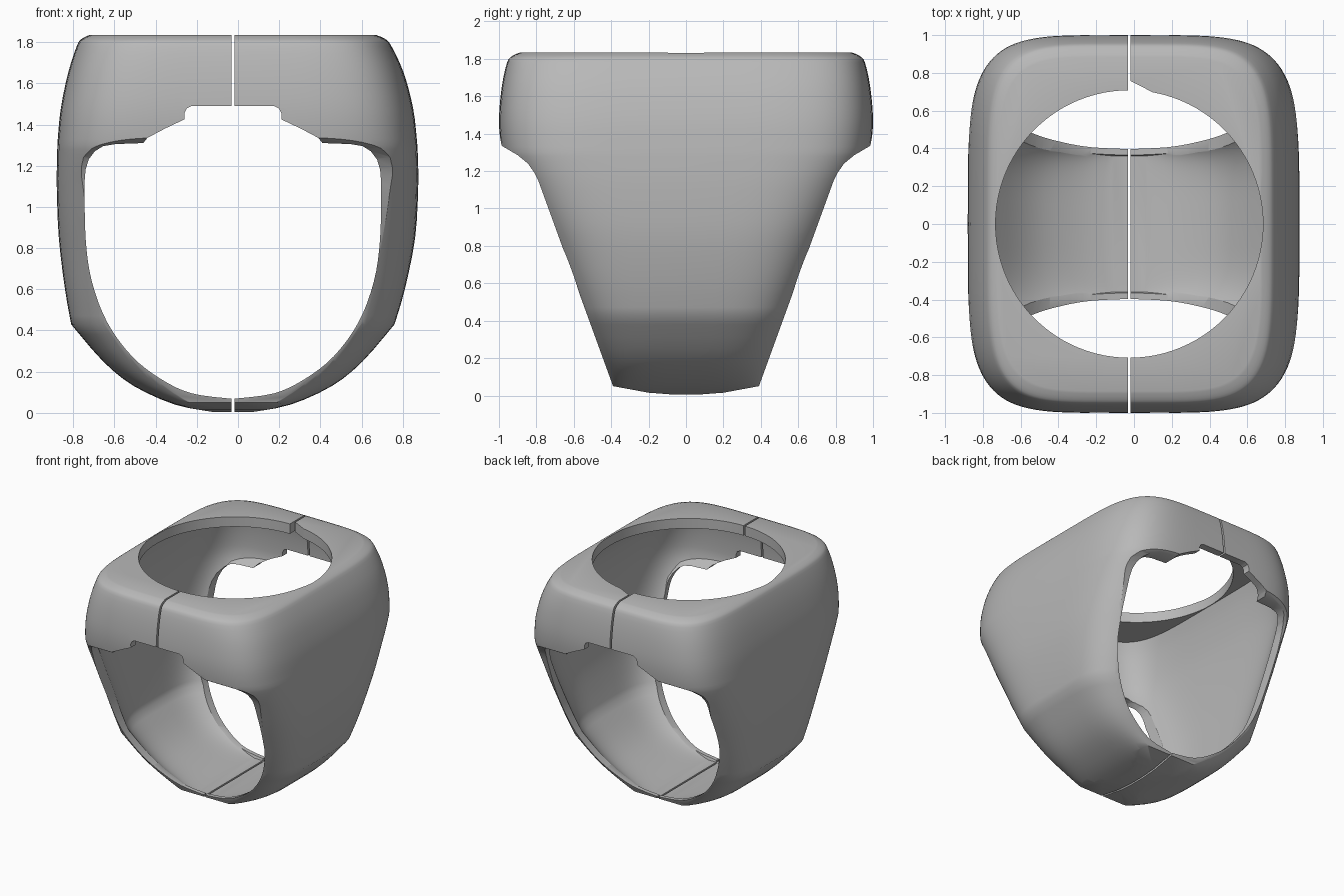
import bpy
import bmesh
from math import sin, cos, tau, copysign, radians

if "Cube" in bpy.data.objects:
    bpy.data.objects.remove(bpy.data.objects["Cube"], do_unlink=True)

CX = -0.025     # centre line, where the ring is split
STEPS = 112

metal = bpy.data.materials.new("grey_metal")
metal.use_nodes = True
GREY = (0.48, 0.48, 0.48, 1)
metal.diffuse_color = GREY
metal.node_tree.nodes["Principled BSDF"].inputs["Base Color"].default_value = GREY


def make_object(name, bm):
    bmesh.ops.recalc_face_normals(bm, faces=bm.faces)
    mesh = bpy.data.meshes.new(name)
    bm.to_mesh(mesh)
    bm.free()
    mesh.materials.append(metal)
    obj = bpy.data.objects.new(name, mesh)
    bpy.context.collection.objects.link(obj)
    return obj


def power(v, squareness):
    return copysign(abs(v) ** (2 / squareness), v)


def loft(name, rows):
    """Stack rounded-rectangle sections: height, left, right, depth."""
    bm = bmesh.new()
    rings = []
    for z, left, right, depth in rows:
        squareness = 4.1 + min(max((z - .8) * 2, 0), 1) * .8   # the head is squarer
        ring = []
        for i in range(STEPS):
            c, s = (power(f(tau * i / STEPS), squareness) for f in (cos, sin))
            ring.append(bm.verts.new((CX + c * (right if c > 0 else left), s * depth, z)))
        rings.append(ring)
    for a, b in zip(rings, rings[1:]):
        for i in range(STEPS):
            j = (i + 1) % STEPS
            bm.faces.new((a[i], a[j], b[j], b[i]))
    bm.faces.new(rings[0])
    bm.faces.new(rings[-1])
    return make_object(name, bm)


def extrude(name, outline, place, start, end):
    """Extrude a closed outline from start to end."""
    bm = bmesh.new()
    ends = [[bm.verts.new(place(u, v, d)) for u, v in outline] for d in (start, end)]
    n = len(outline)
    for i in range(n):
        j = (i + 1) % n
        bm.faces.new((ends[0][i], ends[0][j], ends[1][j], ends[1][i]))
    for cap in ends:
        bm.faces.new(cap)
    return make_object(name, bm)


def mirrored(half):
    return half + [(-u, z) for u, z in reversed(half) if u > 0]


def smooth_path(pts, n=4):
    """Catmull-Rom curve through the points."""
    out = []
    for i in range(len(pts) - 1):
        p = [pts[max(i - 1, 0)], pts[i], pts[i + 1], pts[min(i + 2, len(pts) - 1)]]
        for k in range(n):
            t = k / n
            out.append(tuple(0.5 * (2 * b + (c - a) * t + (2 * a - 5 * b + 4 * c - d) * t * t
                                    + (3 * b - a - 3 * c + d) * t ** 3)
                             for a, b, c, d in zip(*p)))
    return out + [pts[-1]]


def kinked(lower, upper):
    """Two smooth runs that meet in a corner at the shared row."""
    return smooth_path(lower, 3) + smooth_path(lower[-1:] + upper, 3)[1:]


def boolean(target, cutter, operation):
    mod = target.modifiers.new("cut", "BOOLEAN")
    mod.operation = operation
    mod.solver = "EXACT"
    mod.object = cutter
    bpy.context.view_layer.objects.active = target
    bpy.ops.object.modifier_apply(modifier=mod.name)
    bpy.data.objects.remove(cutter, do_unlink=True)


def side_view(u, z, d):
    return (d, u, z)


# Outer body: rounded shank rising into a square head, tapered with a ledge
shank = [(.005, .1, .1, .4), (.04, .28, .28, .41), (.13, .48, .48, .445),
         (.25, .63, .63, .51), (.43, .785, .785, .595)]
head = [(.6, .815, .835, .67), (.85, .845, .885, .78), (1.1, .855, .9, .89),
        (1.25, .853, .898, .965), (1.33, .85, .893, .99), (1.48, .835, .875, 1.0),
        (1.65, .8, .83, .985), (1.78, .758, .77, .957), (1.815, .735, .74, .93),
        (1.835, .695, .695, .885)]
ring = loft("ring", kinked(shank, head))
side = [(0, 0), (.2, .015), (.39, .05), (.79, 1.15), (.81, 1.19), (.845, 1.24), (.9, 1.285),
        (.985, 1.335), (1.01, 1.45), (1.01, 1.9), (0, 1.9)]
boolean(ring, extrude("side_cutter", mirrored(side), side_view, -1.5, 1.5), "INTERSECT")

# Hollow that follows the outside and leaves a thin wall with a rim
hollow_low = [(.055, .1, .1, .4), (.092, .26, .26, .41), (.177, .45, .45, .44),
              (.29, .593, .593, .49), (.455, .735, .735, .56)]
hollow_high = [(.61, .76, .78, .63), (.83, .788, .828, .725), (1.1, .8, .845, .84),
               (1.33, .795, .838, .93), (1.48, .78, .82, .94), (1.65, .745, .772, .925),
               (1.755, .712, .72, .9)]
hollow = loft("hollow_cutter", kinked(hollow_low, hollow_high))
inset = [(0, 0), (.34, 0), (.745, 1.15), (.765, 1.2), (.85, 1.31), (.945, 1.37), (.945, 1.9), (0, 1.9)]
boolean(hollow, extrude("inset_cutter", mirrored(inset), side_view, -1.5, 1.5), "INTERSECT")
boolean(ring, hollow, "DIFFERENCE")

# Finger hole with the stepped arch under the head
finger = smooth_path([(0, .068), (.2, .095), (.35, .165), (.49, .275), (.61, .44),
                      (.685, .64), (.715, .85), (.72, 1.12)])
finger += [(.715, 1.18), (.7, 1.23), (.67, 1.27), (.63, 1.295), (.57, 1.305), (.435, 1.31),
           (.415, 1.335), (.33, 1.38), (.235, 1.425), (.235, 1.455), (.224, 1.478), (.2, 1.49), (0, 1.49)]
boolean(ring, extrude("finger_cutter", mirrored(finger), lambda u, z, d: (CX + u, d, z), -1.5, 1.5),
        "DIFFERENCE")

# Round opening in the top plate, with a small notch at the back
circle = [(.708 * cos(tau * i / 96), .708 * sin(tau * i / 96)) for i in range(96)]
notch = [(0, .6), (.125, .6), (.125, .697), (0, .76)]
for name, outline in (("opening_cutter", circle), ("notch_cutter", notch)):
    boolean(ring, extrude(name, outline, lambda u, v, d: (CX + u, v, d), 1.6, 2), "DIFFERENCE")

# Narrow split between the two halves
slot = [(-.007, -2), (.007, -2), (.007, 2), (-.007, 2)]
boolean(ring, extrude("split_cutter", slot, lambda u, v, d: (CX + u, v, d), -1, 3), "DIFFERENCE")

# Separate the halves and shade them
bpy.ops.object.select_all(action="DESELECT")
ring.select_set(True)
bpy.context.view_layer.objects.active = ring
bpy.ops.object.mode_set(mode="EDIT")
bpy.ops.mesh.select_all(action="SELECT")
bpy.ops.mesh.separate(type="LOOSE")
bpy.ops.object.mode_set(mode="OBJECT")
for half in bpy.context.selected_objects:
    middle = sum(v.co.x for v in half.data.vertices) / len(half.data.vertices)
    half.name = "left_half" if middle > CX else "right_half"
bpy.ops.object.shade_smooth_by_angle(angle=radians(32))
